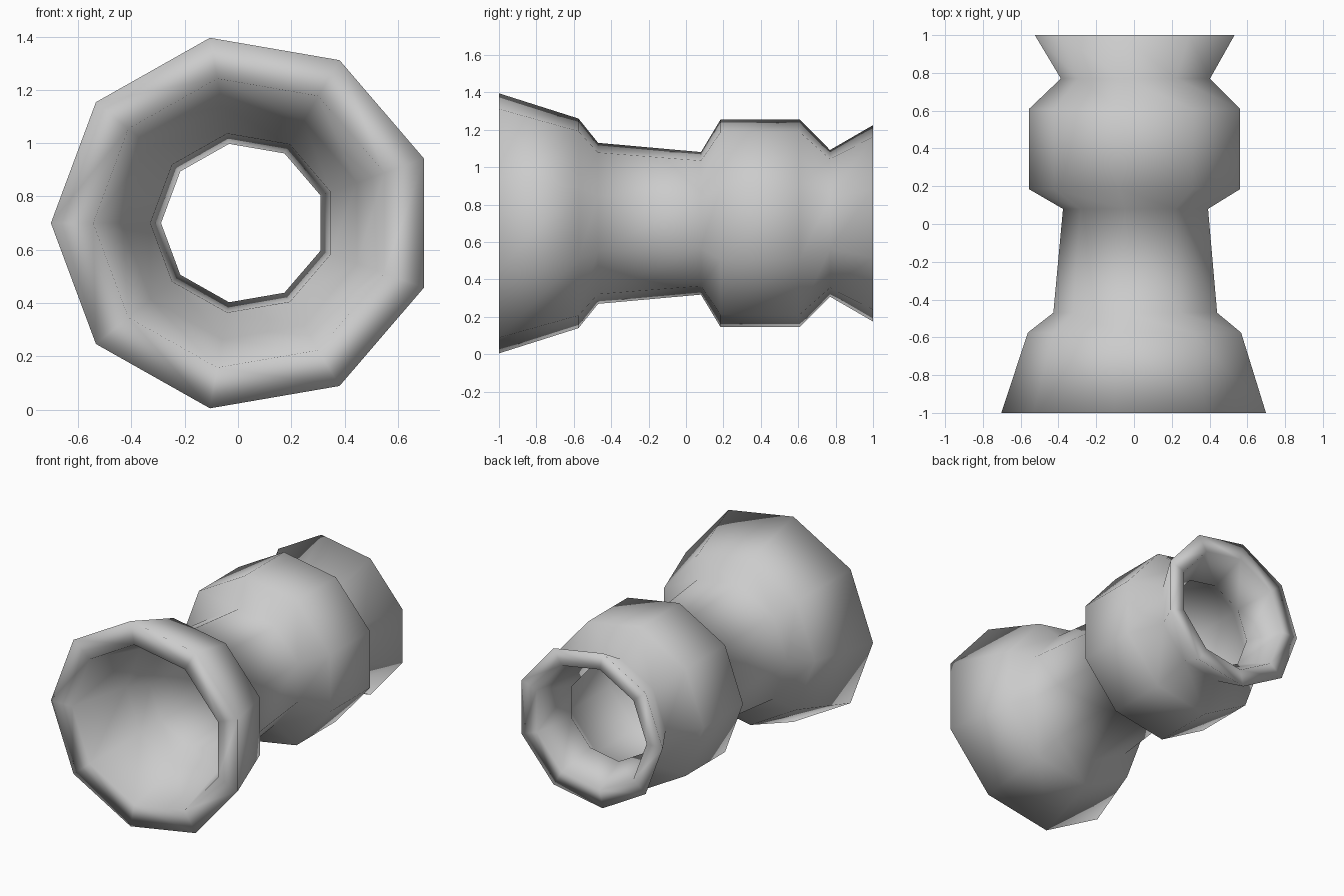
import bpy, bmesh
from math import cos, sin, pi

if "Cube" in bpy.data.objects:
    bpy.data.objects.remove(bpy.data.objects["Cube"])

SIDES = 9
CX, CZ = 0.02, 0.70
STRETCH_X = 1.023      # cross-section is slightly wider than tall
BORE = 0.78            # inner wall radius relative to the outer wall

# outer profile along the length: (y, radius)
outer = [(-1.0, 0.706), (-0.575, 0.569), (-0.47, 0.437), (0.08, 0.387),
         (0.185, 0.564), (0.608, 0.564), (0.77, 0.398), (1.0, 0.533)]
inner = [(y, r * BORE) for y, r in reversed(outer)]
profile = outer + inner


def ring(bm, y, r):
    """Nine-sided ring with one corner pointing to -x."""
    angles = [pi + 2 * pi * i / SIDES for i in range(SIDES)]
    return [bm.verts.new((CX + r * STRETCH_X * cos(a), y, CZ + r * sin(a)))
            for a in angles]


# hollow stepped tube: outer wall, back rim, inner wall and front rim
bm = bmesh.new()
rings = [ring(bm, y, r) for y, r in profile]
for k, a in enumerate(rings):
    b = rings[(k + 1) % len(rings)]
    for i in range(SIDES):
        j = (i + 1) % SIDES
        bm.faces.new((a[i], a[j], b[j], b[i]))
bmesh.ops.recalc_face_normals(bm, faces=bm.faces)
for f in bm.faces:
    f.smooth = True

mesh = bpy.data.meshes.new("hollow_tube")
bm.to_mesh(mesh)
bm.free()
bpy.context.collection.objects.link(bpy.data.objects.new("hollow_tube", mesh))
